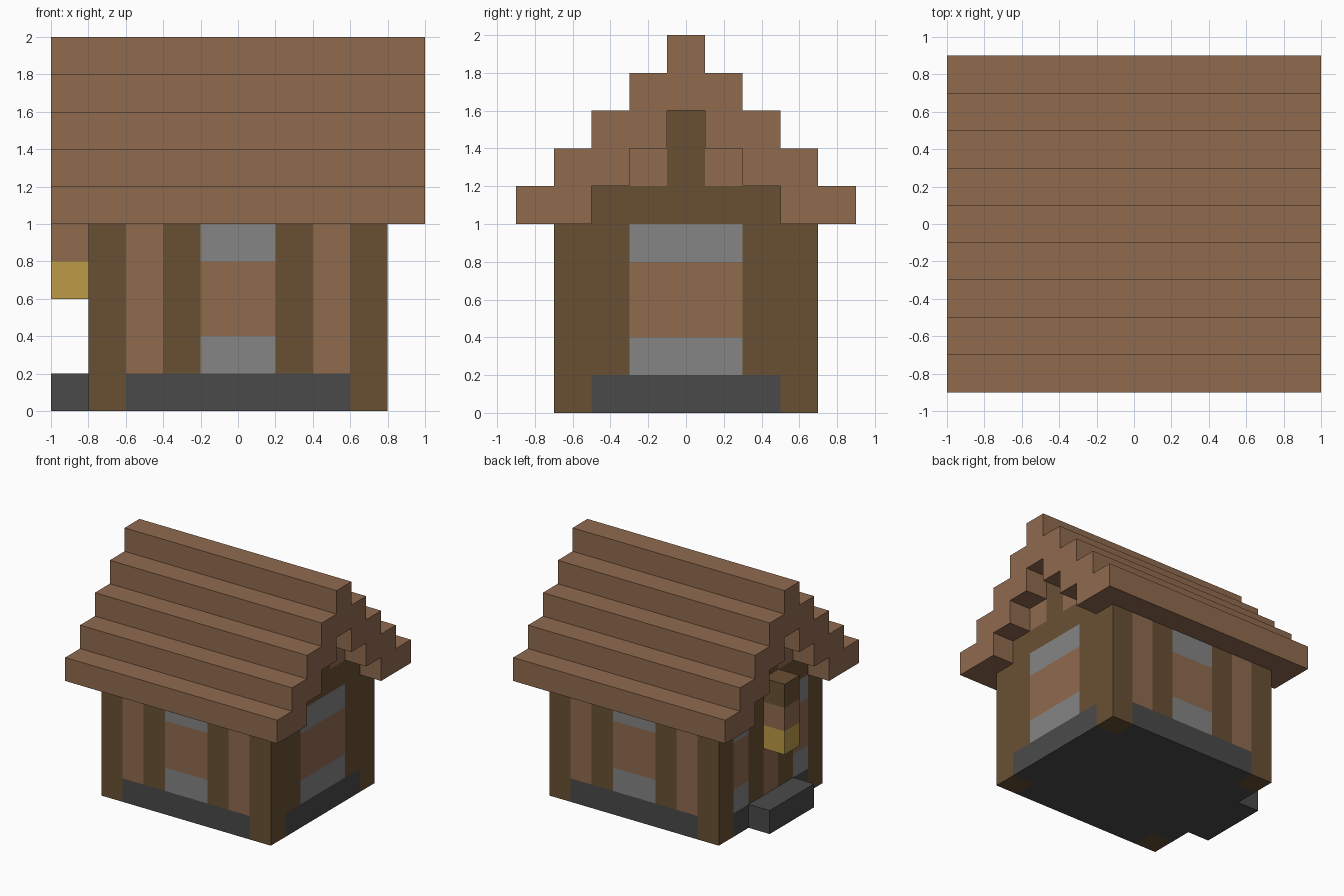
import bpy
import bmesh

cube = bpy.data.objects.get("Cube")
if cube:
    bpy.data.objects.remove(cube, do_unlink=True)


def material(name, hex_code):
    """Flat material from an sRGB hex colour."""
    srgb = [int(hex_code[i:i + 2], 16) / 255 for i in (0, 2, 4)]
    rgba = [((c + 0.055) / 1.055) ** 2.4 for c in srgb] + [1]
    mat = bpy.data.materials.new(name)
    mat.use_nodes = True
    mat.diffuse_color = rgba
    bsdf = mat.node_tree.nodes["Principled BSDF"]
    bsdf.inputs["Base Color"].default_value = rgba
    bsdf.inputs["Roughness"].default_value = 0.9
    return mat


PLANK = material("brown planks", "906B4F")
TIMBER = material("dark timber", "695033")
STONE = material("light stone", "858585")
BASE = material("dark stone", "4A4A4A")
GOLD = material("lantern gold", "BC9B47")


def finish(name, bm, mat):
    bmesh.ops.recalc_face_normals(bm, faces=bm.faces)
    mesh = bpy.data.meshes.new(name)
    bm.to_mesh(mesh)
    bm.free()
    mesh.materials.append(mat)
    obj = bpy.data.objects.new(name, mesh)
    bpy.context.collection.objects.link(obj)
    return obj


def box(name, mat, xs, ys, zs):
    """Block spanning the given x, y and z ranges."""
    bm = bmesh.new()
    bmesh.ops.create_cube(bm, size=1)
    for v in bm.verts:
        for i, span in enumerate((xs, ys, zs)):
            v.co[i] = span[v.co[i] > 0]
    return finish(name, bm, mat)


def span(side, a, b):
    """Range from a to b, mirrored when side is negative."""
    return tuple(sorted((side * a, side * b)))


U = 0.2          # block size
EAVE = 1.0       # top of the walls
SIDES = ((-1, "right"), (1, "left"))

# Foundation, notched for the corner posts
box("foundation", BASE, (-0.6, 0.6), (-0.7, 0.7), (0, U))
for sx, side in SIDES:
    box(f"{side}_foundation", BASE, span(sx, 0.6, 0.8), (-0.5, 0.5), (0, U))
    for sy, end in ((-1, "front"), (1, "back")):
        box(f"{end}_{side}_corner_post", TIMBER,
            span(sx, 0.6, 0.8), span(sy, 0.5, 0.7), (0, EAVE))


def window(name, xs, ys):
    """Planked bay with a stone sill and a stone lintel."""
    box(name + "_sill", STONE, xs, ys, (U, 0.4))
    box(name + "_panel", PLANK, xs, ys, (0.4, 0.8))
    box(name + "_lintel", STONE, xs, ys, (0.8, EAVE))


# Front and back walls
for sy, end in ((-1, "front"), (1, "back")):
    ys = span(sy, 0.5, 0.7)
    window(end + "_window", (-0.2, 0.2), ys)
    for sx, side in SIDES:
        box(f"{end}_{side}_stud", TIMBER, span(sx, 0.2, 0.4), ys, (U, EAVE))
        box(f"{end}_{side}_planks", PLANK, span(sx, 0.4, 0.6), ys, (U, EAVE))

# Left end wall with one wide window
window("left_window", (0.6, 0.8), (-0.3, 0.3))
for sy, end in ((-1, "front"), (1, "back")):
    box(f"left_{end}_stud", TIMBER, (0.6, 0.8), span(sy, 0.3, 0.5), (U, EAVE))

# Right end wall with a door between two narrow windows
box("door", PLANK, (-0.8, -0.6), (-0.1, 0.1), (U, EAVE))
for sy, end in ((-1, "front"), (1, "back")):
    window(f"right_{end}_window", (-0.8, -0.6), span(sy, 0.3, 0.5))
    box(f"{end}_door_post", TIMBER, (-0.8, -0.6), span(sy, 0.1, 0.3), (U, EAVE))
box("door_step", BASE, (-1, -0.8), (-0.3, 0.3), (0, U))

# Gables
for sx, side in SIDES:
    xs = span(sx, 0.6, 0.8)
    box(side + "_gable_beam", TIMBER, xs, (-0.5, 0.5), (EAVE, 1.2))
    box(side + "_king_post", TIMBER, xs, (-0.1, 0.1), (1.2, 1.6))
    for sy, end in ((-1, "front"), (1, "back")):
        box(f"{side}_{end}_gable_planks", PLANK, xs, span(sy, 0.1, 0.3), (1.2, 1.4))

# Lantern hung over the door
box("lantern_bracket", TIMBER, (-1, -0.8), (-0.1, 0.1), (EAVE, 1.2))
box("lantern_hanger", PLANK, (-1, -0.8), (-0.1, 0.1), (0.8, EAVE))
box("lantern", GOLD, (-1, -0.8), (-0.1, 0.1), (0.6, 0.8))

# Stepped roof: stair profile extruded along x
outer, inner = [], []
for row in range(5):
    y, z = 0.9 - U * row, EAVE + U * row
    outer += [(y, z), (y, z + U)]
    if row < 3:
        inner += [(y - 0.4, z), (y - 0.4, z + U)]
half = inner[::-1] + outer
profile = half + [(-y, z) for y, z in reversed(half)]
bm = bmesh.new()
face = bm.faces.new([bm.verts.new((-1, y, z)) for y, z in profile])
extruded = bmesh.ops.extrude_face_region(bm, geom=[face], use_keep_orig=True)
moved = [g for g in extruded["geom"] if isinstance(g, bmesh.types.BMVert)]
bmesh.ops.translate(bm, verts=moved, vec=(2, 0, 0))
finish("stepped_roof", bm, PLANK)
